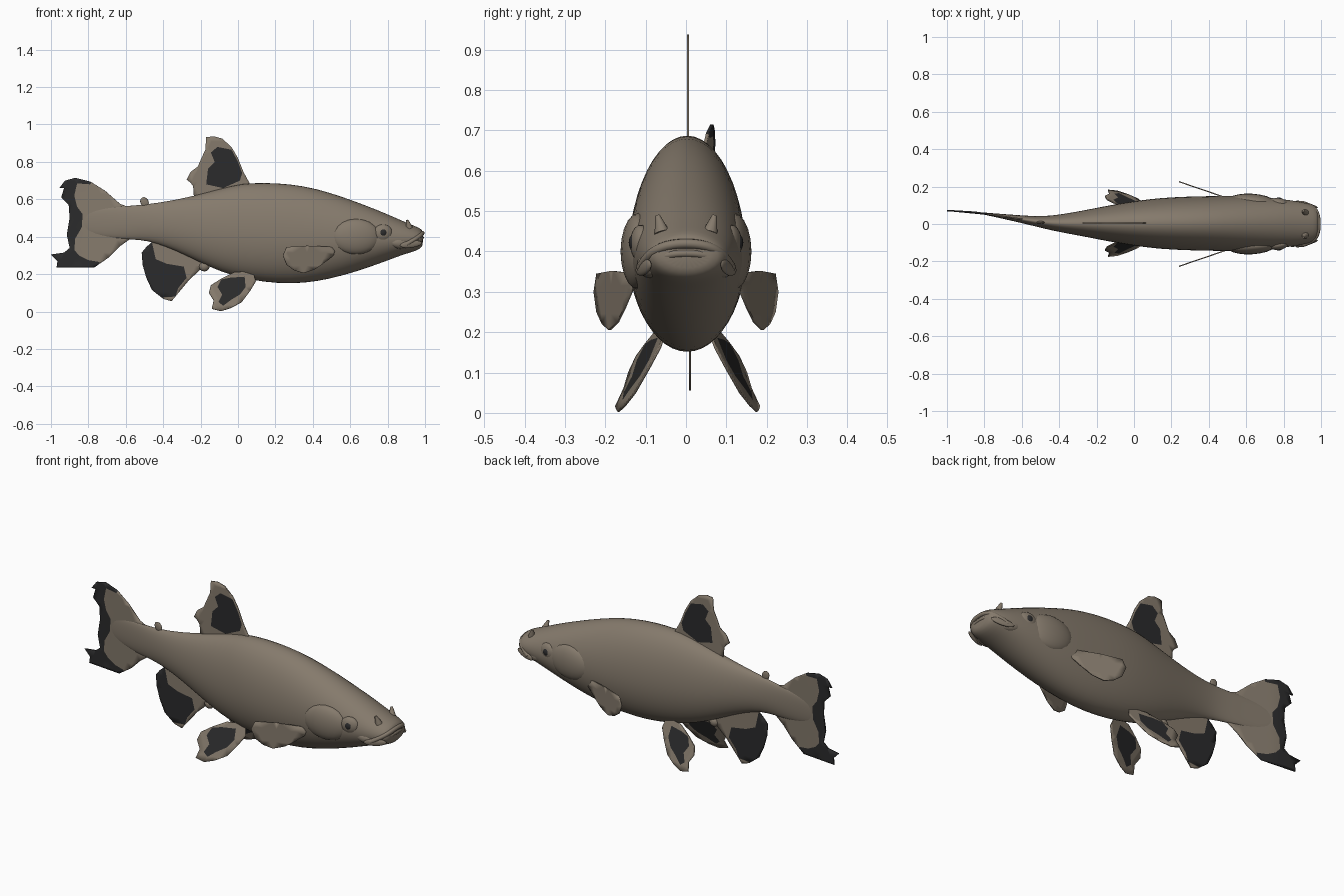
import bpy, bmesh, math
from mathutils import Vector
from mathutils.geometry import delaunay_2d_cdt

if "Cube" in bpy.data.objects:
    bpy.data.objects.remove(bpy.data.objects["Cube"])


def material(name, rgb):
    m = bpy.data.materials.new(name)
    m.diffuse_color = (*rgb, 1)
    m.use_nodes = True
    m.node_tree.nodes["Principled BSDF"].inputs["Base Color"].default_value = m.diffuse_color
    return m


SKIN = material("olive brown skin", (0.235, 0.195, 0.15))
DARK = material("charcoal marking", (0.024, 0.024, 0.025))


def finish(obj, mats=(SKIN,), angle=50):
    for m in mats:
        obj.data.materials.append(m)
    bpy.ops.object.select_all(action='DESELECT')
    obj.select_set(True)
    bpy.context.view_layer.objects.active = obj
    bpy.ops.object.shade_smooth_by_angle(angle=math.radians(angle))
    return obj


def from_bmesh(name, bm):
    bmesh.ops.recalc_face_normals(bm, faces=bm.faces)
    me = bpy.data.meshes.new(name)
    bm.to_mesh(me)
    bm.free()
    obj = bpy.data.objects.new(name, me)
    bpy.context.collection.objects.link(obj)
    return obj


def bend(x):
    """Sideways swing of the tail."""
    return 0.003 + (0.15 * max(0, -x - 0.45) if x > -0.85 else 0.06 + 0.06 * (-x - 0.85))


# Body: elliptical sections (x, bottom, top, half width)
STATIONS = [(-0.85, .43, .53, .003), (-0.75, .405, .55, .009), (-0.66, .39, .563, .016),
            (-0.57, .385, .566, .023), (-0.48, .378, .575, .033), (-0.38, .345, .59, .05),
            (-0.28, .30, .61, .068), (-0.18, .25, .635, .088), (-0.08, .207, .662, .107),
            (0.02, .177, .687, .123), (0.14, .155, .692, .138), (0.28, .145, .685, .145),
            (0.42, .157, .66, .148), (0.56, .19, .615, .149), (0.68, .228, .57, .143),
            (0.79, .268, .526, .132), (0.88, .303, .485, .119), (0.94, .32, .46, .105),
            (0.975, .335, .445, .09), (0.99, .355, .43, .065)]
SIDES = 24
bm = bmesh.new()
rings = []
for x, lo, hi, w in STATIONS:
    mid = lo + 0.47 * (hi - lo)
    ring = []
    for i in range(SIDES):
        a = 2 * math.pi * i / SIDES
        s = math.sin(a)
        z = mid + s * ((hi - mid) if s > 0 else (mid - lo))
        ring.append(bm.verts.new((x, bend(x) + w * math.cos(a), z)))
    rings.append(ring)
for a, b in zip(rings, rings[1:]):
    for i in range(SIDES):
        j = (i + 1) % SIDES
        bm.faces.new((a[i], a[j], b[j], b[i]))
bm.faces.new(rings[0])
bm.faces.new(rings[-1])
body = finish(from_bmesh("body", bm), angle=80)
body.modifiers.new("smooth", 'SUBSURF').levels = 1
body.modifiers["smooth"].render_levels = 1


def inside(p, poly):
    hit = False
    for (x1, z1), (x2, z2) in zip(poly, poly[1:] + poly[:1]):
        if (z1 > p[1]) != (z2 > p[1]) and p[0] < (x2 - x1) * (p[1] - z1) / (z2 - z1) + x1:
            hit = not hit
    return hit


def fin(name, outline, patch, side, thick=0.006):
    """Thin fin drawn in x and z; side(x, z) gives y; faces inside patch are dark."""
    pts, edges = [], []
    for poly in (outline, patch):
        n, k = len(pts), len(poly)
        pts += [Vector(p) for p in poly]
        edges += [(n + i, n + (i + 1) % k) for i in range(k)]
    step = 0.035
    for i in range(-30, 20):
        for j in range(0, 28):
            p = ((i + 0.5 * (j % 2)) * step, j * step)
            if inside(p, outline):
                pts.append(Vector(p))
    verts, _, faces = delaunay_2d_cdt(pts, edges, [], 0, 1e-5)[:3]
    bm = bmesh.new()
    vs = [bm.verts.new((v.x, side(v.x, v.y), v.y)) for v in verts]
    for f in faces:
        c = sum((verts[i] for i in f), Vector((0, 0))) / len(f)
        if inside(c, outline):
            bm.faces.new([vs[i] for i in f]).material_index = int(bool(patch) and inside(c, patch))
    bmesh.ops.delete(bm, geom=[v for v in bm.verts if not v.link_faces], context='VERTS')
    obj = finish(from_bmesh(name, bm), (SKIN, DARK))
    mod = obj.modifiers.new("thickness", 'SOLIDIFY')
    mod.thickness, mod.offset = thick, 0
    return obj


# Tail fin with a dark trailing band
fin("tail_fin",
    [(-.56, .55), (-.63, .575), (-.71, .645), (-.79, .695), (-.87, .715), (-.925, .70), (-.955, .66),
     (-.93, .66), (-.945, .61), (-.905, .57), (-.90, .50), (-.915, .41), (-.90, .34), (-.93, .315),
     (-1, .305), (-.965, .27), (-.97, .235), (-.77, .235), (-.69, .29), (-.63, .35), (-.56, .40)],
    [(-.76, .73), (-.79, .68), (-.86, .685), (-.875, .62), (-.86, .56), (-.83, .52), (-.835, .45),
     (-.87, .39), (-.875, .33), (-.85, .30), (-.80, .275), (-.74, .265), (-.75, .22), (-1.05, .20),
     (-1.05, .73)],
    lambda x, z: bend(x), 0.008)

# Dorsal fin
fin("dorsal_fin",
    [(.07, .67), (.06, .69), (.03, .745), (0, .82), (-.035, .88), (-.085, .925), (-.13, .937),
     (-.17, .932), (-.175, .865), (-.20, .81), (-.215, .775), (-.255, .745), (-.275, .705),
     (-.255, .69), (-.24, .67), (-.235, .60), (-.1, .62)],
    [(.01, .70), (.022, .74), (0, .80), (-.035, .865), (-.11, .88), (-.145, .85), (-.125, .80),
     (-.16, .765), (-.17, .68), (-.08, .66)],
    lambda x, z: 0.005)

# Anal fin
fin("anal_fin",
    [(-.44, .39), (-.49, .345), (-.515, .315), (-.51, .25), (-.49, .18), (-.46, .115), (-.40, .068),
     (-.355, .055), (-.31, .11), (-.26, .17), (-.20, .225), (-.16, .27), (-.2, .30)],
    [(-.46, .37), (-.44, .28), (-.38, .255), (-.29, .24), (-.275, .18), (-.32, .125), (-.335, .08),
     (-.42, .075), (-.50, .10), (-.55, .32)],
    lambda x, z: 0.01)

# Paired fins and head details, mirrored left and right
PELVIC = [(.08, .215), (.095, .16), (.065, .11), (.02, .05), (-.04, .018), (-.09, .003), (-.14, .015),
          (-.13, .06), (-.155, .10), (-.145, .14), (-.09, .175), (-.02, .21)]
PELVIC_MARK = [(.035, .185), (.04, .13), (.01, .09), (-.04, .06), (-.08, .03), (-.105, .05),
               (-.085, .09), (-.11, .13), (-.09, .17), (-.04, .18)]
PECTORAL = [(.52, .335), (.49, .347), (.37, .352), (.26, .345), (.24, .30), (.26, .25), (.30, .22),
            (.35, .205), (.41, .225), (.46, .26), (.51, .30)]


def ball(name, loc, scale, mat=SKIN, rot=(0, 0, 0), seg=20):
    bpy.ops.mesh.primitive_uv_sphere_add(segments=seg, ring_count=seg // 2, location=loc, rotation=rot)
    obj = bpy.context.object
    obj.name = name
    obj.scale = scale
    return finish(obj, (mat,), 80)


for tag, s in (("left", 1), ("right", -1)):
    fin(tag + "_pelvic_fin", PELVIC, PELVIC_MARK,
        lambda x, z: s * (0.08 + (0.18 - z) * 0.42 - x * 0.2) + 0.004)
    fin(tag + "_pectoral_fin", PECTORAL, [], lambda x, z: s * (0.138 + (0.5 - x) * 0.34))
    ball(tag + "_gill_cover", (.63, s * .118, .40), (.13, .044, .095), rot=(0, 0, -s * .06))
    ball(tag + "_eye_socket", (.775, s * .112, .42), (.052, .026, .046), rot=(0, 0, -s * .15))
    ball(tag + "_eye", (.775, s * .128, .422), (.021, .014, .021), DARK)
    ball(tag + "_cheek", (.87, s * .093, .365), (.06, .026, .03), rot=(0, .1, -s * .25))
    ball(tag + "_barbel", (.925, s * .105, .36), (.062, .009, .019), rot=(0, -.12, -s * .3))
    # Nostril flap
    bpy.ops.mesh.primitive_cone_add(vertices=12, radius1=.019, radius2=.006, depth=.045,
                                    location=(.91, s * .065, .468), rotation=(s * -.25, -.25, 0))
    bpy.context.object.name = tag + "_nostril"
    finish(bpy.context.object)


def lip(name, points, radius):
    cu = bpy.data.curves.new(name, 'CURVE')
    cu.dimensions = '3D'
    cu.bevel_depth, cu.bevel_resolution, cu.use_fill_caps = radius, 3, True
    sp = cu.splines.new('NURBS')
    full = [(x, -y, z) for x, y, z in points] + [p for p in reversed(points) if p[1]]
    full = [(x, -y, z) for x, y, z in points if y] + [points[-1]] + [p for p in reversed(points[:-1])]
    sp.points.add(len(full) - 1)
    for p, co in zip(sp.points, full):
        p.co = (*co, 1)
    sp.use_endpoint_u = True
    cu.materials.append(SKIN)
    bpy.context.collection.objects.link(bpy.data.objects.new(name, cu))


# Mouth
lip("upper_lip", [(.90, .112, .36), (.945, .098, .385), (.982, .072, .412), (.988, 0, .423)], .012)
lip("lower_lip", [(.90, .108, .35), (.945, .092, .37), (.98, .065, .39), (.986, 0, .398)], .010)

# Small rear back fin and vent
ball("rear_back_fin", (-.50, .008, .585), (.022, .008, .028), rot=(0, -.5, 0), seg=12)
ball("vent", (-.18, .005, .24), (.028, .022, .026), seg=12)
